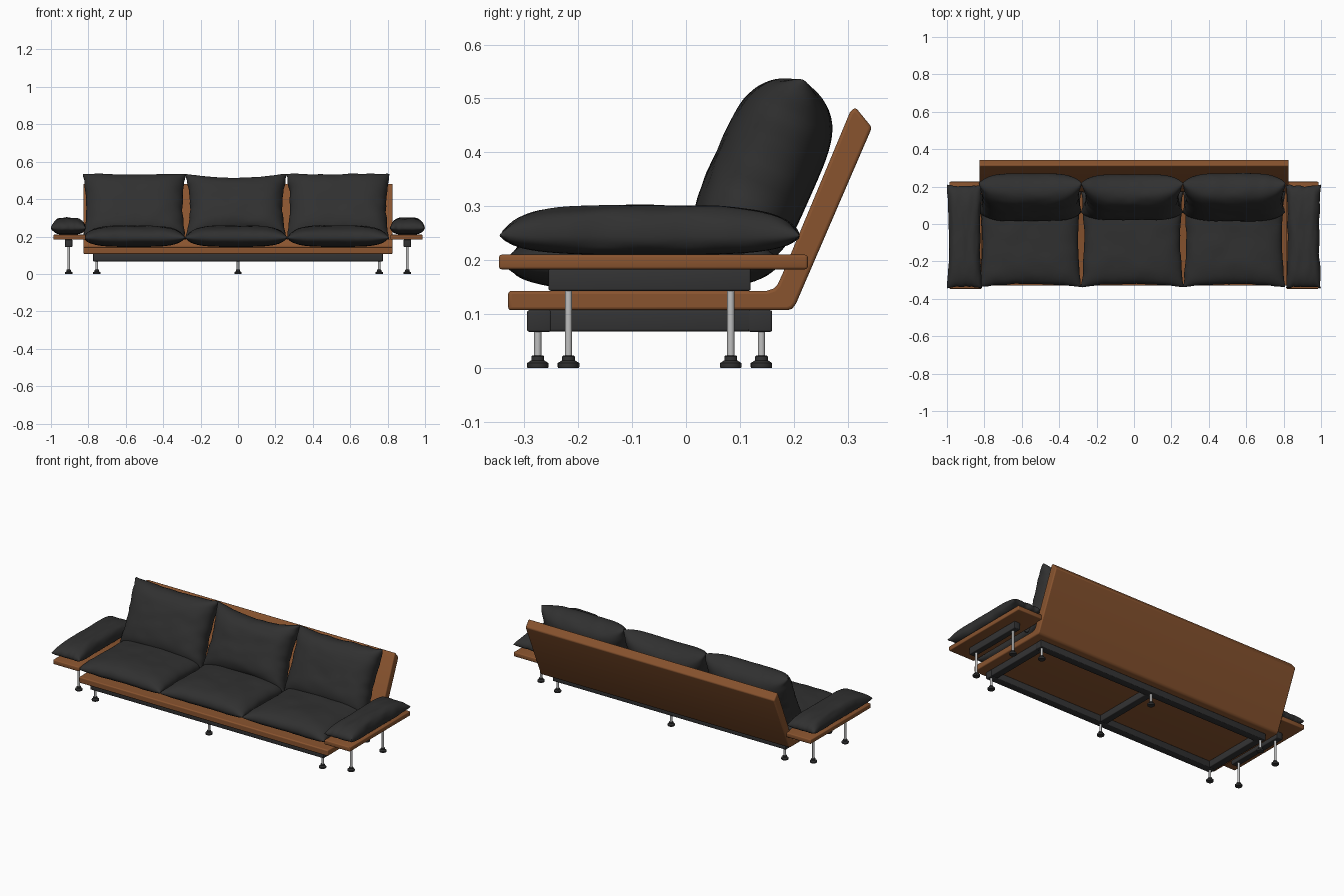
import bpy, bmesh, math
from mathutils import Vector, noise

if "Cube" in bpy.data.objects:
    bpy.data.objects.remove(bpy.data.objects["Cube"])


def material(name, rgb):
    m = bpy.data.materials.new(name)
    m.diffuse_color = (*rgb, 1)
    m.use_nodes = True
    m.node_tree.nodes["Principled BSDF"].inputs["Base Color"].default_value = m.diffuse_color
    return m


WOOD = material("warm wood", (0.25, 0.088, 0.028))
LEATHER = material("black leather", (0.030, 0.030, 0.030))
FRAME = material("black frame", (0.033, 0.033, 0.034))
STEEL = material("steel", (0.52, 0.52, 0.52))


def finish(name, bm, mat, bevel=0.0, angle=0.7):
    bmesh.ops.recalc_face_normals(bm, faces=bm.faces)
    if bevel:
        bmesh.ops.bevel(bm, geom=bm.edges[:], offset=bevel, segments=3,
                        profile=0.5, affect='EDGES', clamp_overlap=True)
    me = bpy.data.meshes.new(name)
    bm.to_mesh(me)
    bm.free()
    for p in me.polygons:
        p.use_smooth = True
    me.set_sharp_from_angle(angle=angle)
    me.materials.append(mat)
    ob = bpy.data.objects.new(name, me)
    bpy.context.collection.objects.link(ob)
    return ob


def box(name, lo, hi, mat, bevel=0.004):
    bm = bmesh.new()
    bmesh.ops.create_cube(bm, size=1)
    for v in bm.verts:
        v.co = [(a + b) / 2 + c * (b - a) for a, b, c in zip(lo, hi, v.co)]
    return finish(name, bm, mat, bevel)


def lathe(name, profile, x, y, mat, n=20):
    bm = bmesh.new()
    rings = [[bm.verts.new((x + r * math.cos(2 * math.pi * i / n),
                            y + r * math.sin(2 * math.pi * i / n), z))
              for i in range(n)] for r, z in profile]
    for a, b in zip(rings, rings[1:]):
        for i in range(n):
            bm.faces.new((a[i], a[(i + 1) % n], b[(i + 1) % n], b[i]))
    bm.faces.new(rings[0])
    bm.faces.new(rings[-1])
    return finish(name, bm, mat, angle=0.5)


def leg(name, x, y, top):
    lathe(name + "_post", [(0.0068, 0.018), (0.0068, top)], x, y, STEEL)
    lathe(name + "_foot", [(0.019, 0), (0.020, 0.002), (0.020, 0.009), (0.012, 0.014),
                           (0.012, 0.021), (0.010, 0.023)], x, y, FRAME)


def cushion(name, centre, half, up, down, pinch, tilt=0.0, seed=0, n=36, wrinkle=0.004):
    """Pillow from two sheets sharing a rim; the rim is drawn in between its corners."""
    c = Vector(centre)
    ax = Vector((1, 0, 0))
    ay = Vector((0, math.cos(tilt), math.sin(tilt)))
    an = ax.cross(ay)
    bm = bmesh.new()
    rim = {}

    def vert(i, j, side):
        edge = i in (0, n) or j in (0, n)
        if edge and (i, j) in rim:
            return rim[i, j]
        u = math.sin(math.pi / 2 * (2 * i / n - 1))
        v = math.sin(math.pi / 2 * (2 * j / n - 1))
        t = max(0, (1 - u ** 4) * (1 - v ** 4)) ** 0.47
        x = half[0] * u * (1 - pinch[0] * (1 - v * v))
        y = half[1] * v * (1 - pinch[1] * (1 - u * u))
        # soft creases, strongest close to the seams
        q = Vector((u * 3.0, v * 3.0, seed * 7.3))
        w = noise.noise(q) * wrinkle
        rip = noise.noise(q * 1.7 + Vector((5, 2, 9))) * wrinkle * 1.3
        if abs(u) < 0.97:
            y += rip * abs(v) ** 3
        if abs(v) < 0.97:
            x += rip * abs(u) ** 3
        h = (up if side > 0 else -down) * t + (w * t if side > 0 else 0)
        p = bm.verts.new(c + ax * x + ay * y + an * h)
        if edge:
            rim[i, j] = p
        return p

    for side in (1, -1):
        g = [[vert(i, j, side) for j in range(n + 1)] for i in range(n + 1)]
        for i in range(n):
            for j in range(n):
                bm.faces.new((g[i][j], g[i + 1][j], g[i + 1][j + 1], g[i][j + 1]))
    return finish(name, bm, LEATHER, angle=3.0)


# Bent wooden shell: seat board running into a leaning back board
outline = [(-0.33, 0.107), (0.188, 0.107), (0.197, 0.110), (0.204, 0.119),
           (0.345, 0.446), (0.314, 0.484), (0.304, 0.474), (0.178, 0.172),
           (0.170, 0.155), (0.162, 0.147), (0.150, 0.143), (-0.33, 0.143)]
bm = bmesh.new()
face = bm.faces.new([bm.verts.new((-0.827, y, z)) for y, z in outline])
ext = bmesh.ops.extrude_face_region(bm, geom=[face])
for e in ext["geom"]:
    if isinstance(e, bmesh.types.BMVert):
        e.co.x = 0.827
shell = finish("wooden_shell", bm, WOOD)
bev = shell.modifiers.new("soft edges", 'BEVEL')
bev.width = 0.006
bev.segments = 3
bev.angle_limit = math.radians(35)

# Black base frame: two rails and three cross bars
for name, y in (("front_rail", -0.295), ("back_rail", 0.115)):
    box(name, (-0.775, y, 0.067), (0.775, y + 0.045, 0.107), FRAME)
for name, x in (("left_bar", -0.752), ("middle_bar", 0), ("right_bar", 0.752)):
    box(name, (x - 0.022, -0.26, 0.068), (x + 0.022, 0.125, 0.107), FRAME)

# Base legs
for x in (-0.755, 0, 0.755):
    for y in (-0.275, 0.14):
        leg("base_leg", x, y, 0.07)

# Side tables with arm cushions, mirrored left and right
for s, side in ((-1, "left"), (1, "right")):
    x0, x1 = sorted((s * 0.815, s * 0.987))
    box(side + "_arm_board", (x0, -0.347, 0.183), (x1, 0.226, 0.210), WOOD, 0.005)
    x0, x1 = sorted((s * 0.886, s * 0.925))
    box(side + "_arm_bar", (x0, -0.255, 0.143), (x1, 0.12, 0.184), FRAME)
    for y in (-0.218, 0.083):
        leg(side + "_arm_leg", s * 0.905, y, 0.146)
    cushion(side + "_arm_cushion", (s * 0.906, -0.066, 0.245), (0.093, 0.277),
            0.056, 0.035, (0.10, 0.03), seed=10 + s)

# Seat and back cushions
LEAN = math.atan2(0.34, 0.15)
for k, (x, px, py) in enumerate(((-0.555, 0.06, 0.07), (-0.010, 0.10, 0.18), (0.535, 0.06, 0.06))):
    cushion("seat_cushion", (x, -0.082, 0.193), (0.273, 0.256), 0.065, 0.048,
            (0.06, 0.07), seed=k)
    cushion("back_cushion", (x, 0.14, 0.36), (0.274, 0.191), 0.092, 0.100,
            (px, py), tilt=LEAN, seed=k + 4)
